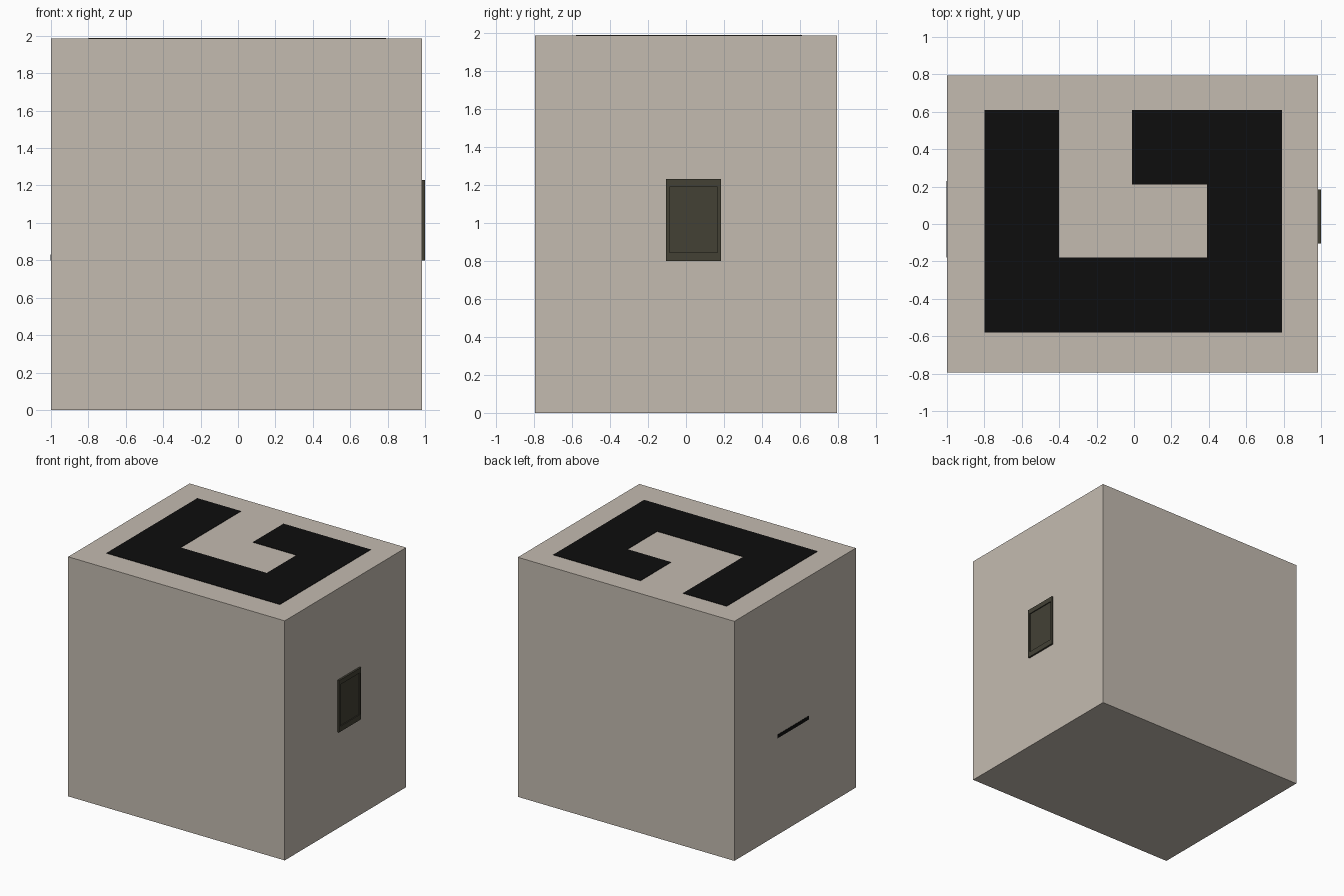
import bpy, bmesh

if "Cube" in bpy.data.objects:
    bpy.data.objects.remove(bpy.data.objects["Cube"])


def material(name, srgb):
    lin = [(c / 255 / 12.92) if c <= 10 else ((c / 255 + 0.055) / 1.055) ** 2.4 for c in srgb]
    m = bpy.data.materials.new(name)
    m.diffuse_color = (*lin, 1)
    m.use_nodes = True
    m.node_tree.nodes["Principled BSDF"].inputs["Base Color"].default_value = m.diffuse_color
    return m


STONE = material("warm_beige", (196, 187, 176))
BLACK = material("black", (13, 13, 13))
OLIVE = material("dark_olive", (67, 65, 53))


def finish(name, bm, mat):
    bmesh.ops.recalc_face_normals(bm, faces=bm.faces)
    mesh = bpy.data.meshes.new(name)
    bm.to_mesh(mesh)
    bm.free()
    mesh.materials.append(mat)
    obj = bpy.data.objects.new(name, mesh)
    bpy.context.collection.objects.link(obj)
    return obj


def box_mesh(lo, hi):
    bm = bmesh.new()
    bmesh.ops.create_cube(bm, size=1)
    for v in bm.verts:
        v.co = [(a + b) / 2 + c * (b - a) for a, b, c in zip(lo, hi, v.co)]
    return bm


# Main block
TOP, SIDE = 1.985, 0.985
finish("block", box_mesh((-1, -0.795, 0), (SIDE, 0.795, TOP)), STONE)

# Hooked dark inlay on the top, one thin plate extruded from its outline
outline = [(-0.8, -0.58), (0.79, -0.58), (0.79, 0.61), (-0.01, 0.61), (-0.01, 0.21),
           (0.39, 0.21), (0.39, -0.18), (-0.4, -0.18), (-0.4, 0.61), (-0.8, 0.61)]
bm = bmesh.new()
face = bm.faces.new([bm.verts.new((x, y, TOP - 0.002)) for x, y in outline])
ext = bmesh.ops.extrude_face_region(bm, geom=[face])["geom"]
for v in ext:
    if isinstance(v, bmesh.types.BMVert):
        v.co.z = TOP + 0.003
finish("top_inlay", bm, BLACK)

# Framed panel on the right side, with a shallow recessed centre
bm = box_mesh((SIDE - 0.005, -0.105, 0.80), (1.0, 0.185, 1.23))
outer = max(bm.faces, key=lambda f: f.calc_center_median().x)
bmesh.ops.inset_region(bm, faces=[outer], thickness=0.026)
# lengthen the rim at top and bottom
for v in outer.verts:
    v.co.z = 0.845 if v.co.z < 1 else 1.19
inner = bmesh.ops.extrude_discrete_faces(bm, faces=[outer])["faces"][0]
for v in inner.verts:
    v.co.x -= 0.008
finish("side_panel", bm, OLIVE)

# Narrow slot marking on the left side
finish("left_slot", box_mesh((-1.002, -0.18, 0.80), (-0.998, 0.23, 0.83)), BLACK)
